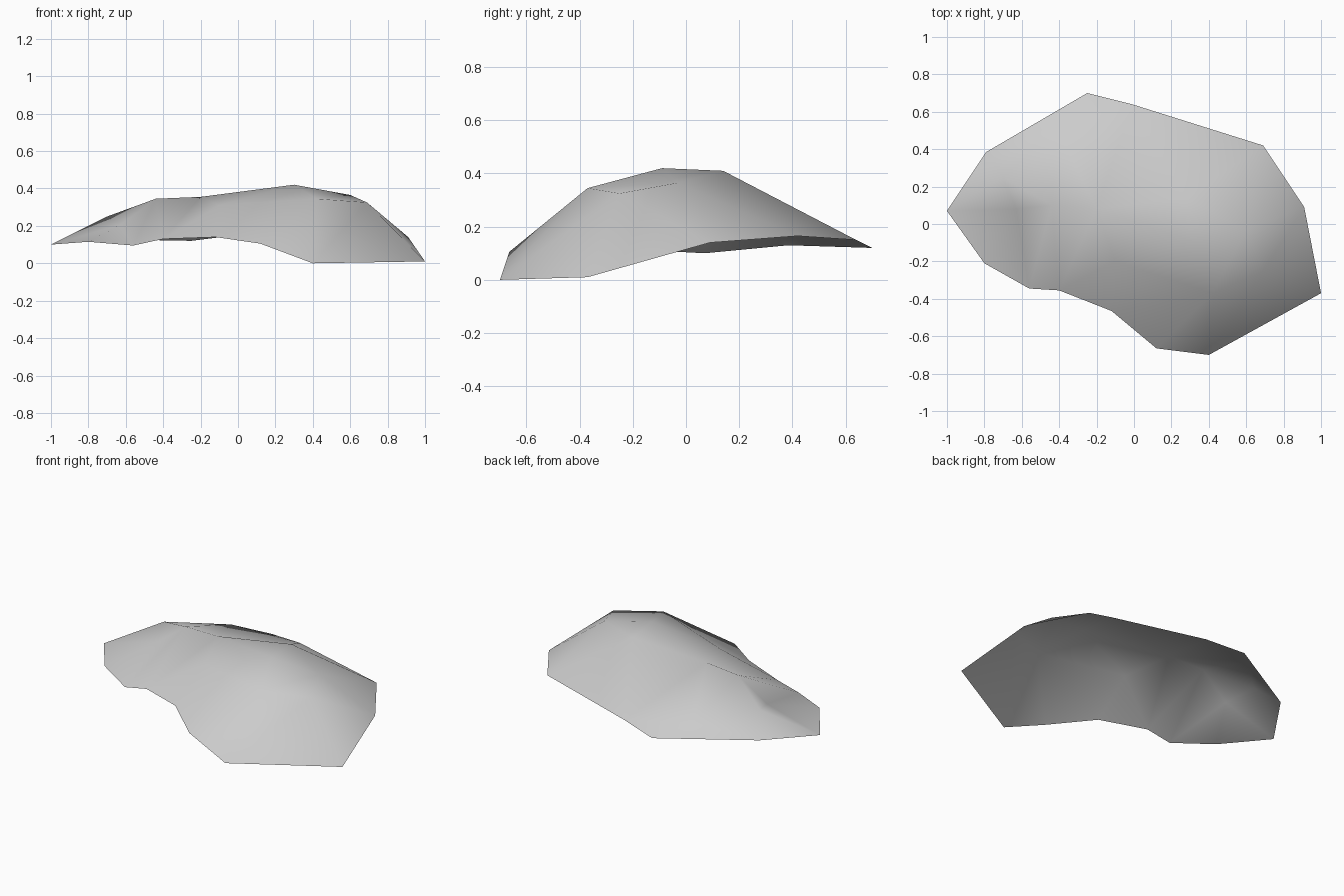
import bpy
import bmesh
from mathutils import Vector
from mathutils.geometry import delaunay_2d_cdt

cube = bpy.data.objects.get("Cube")
if cube:
    bpy.data.objects.remove(cube, do_unlink=True)


def make_material(name, colour):
    material = bpy.data.materials.new(name)
    material.use_nodes = True
    material.diffuse_color = colour
    material.node_tree.nodes["Principled BSDF"].inputs["Base Color"].default_value = colour
    return material


# Open rim of the shell, counter-clockwise from the front tip
rim = [
    (.4, -.7, 0), (1, -.37, .01), (.91, .09, .14), (.69, .42, .165),
    (-.01, .64, .15), (-.25, .7, .12), (-.79, .385, .13), (-1, .07, .1),
    (-.8, -.21, .115), (-.56, -.345, .095), (-.4, -.355, .13),
    (-.12, -.465, .14), (.12, -.665, .105),
]

# Raised points of the shell, by place
raised = {
    "front_shoulder": (.42, -.37, .345),
    "side_shoulder": (.69, -.25, .325),
    "side_crown": (.6, -.03, .365),
    "crown": (.3, -.09, .42),
    "back_crown": (.28, .14, .41),
    "ridge_middle": (-.2, .08, .355),
    "ridge_end": (-.44, .1, .345),
    "tail_bump": (-.7, .25, .25),
    "tail_dip": (-.63, .08, .205),
    "back_slope": (-.42, .53, .2),
    "front_slope": (-.1, -.2, .31),
}

# Creases that the triangles must follow
creases = [
    ("front_shoulder", "side_shoulder"), ("side_shoulder", "side_crown"),
    ("front_shoulder", "crown"), ("crown", "side_crown"),
    ("crown", "back_crown"), ("crown", "ridge_middle"),
    ("ridge_middle", "ridge_end"), ("ridge_end", "tail_bump"),
    ("ridge_end", "tail_dip"), ("tail_bump", "back_slope"),
]

names = list(raised)
points = [Vector(p) for p in rim + list(raised.values())]
count = len(rim)
edges = [(count + names.index(a), count + names.index(b)) for a, b in creases]
edges += [(0, count + names.index("front_shoulder")),
          (1, count + names.index("side_shoulder"))]

# Triangulate the plan inside the rim, then lift each point to its height
plan = delaunay_2d_cdt([p.xy for p in points], edges, [list(range(count))], 1, 1e-5)
bm = bmesh.new()
verts = []
for flat, source in zip(plan[0], plan[3]):
    height = points[source[0]].z if source else .2
    verts.append(bm.verts.new((flat.x, flat.y, height)))
for triangle in plan[2]:
    face = bm.faces.new([verts[i] for i in triangle])
    face.smooth = True
    face.normal_update()
    if face.normal.z < 0:
        face.normal_flip()

mesh = bpy.data.meshes.new("shell")
bm.to_mesh(mesh)
bm.free()
mesh.materials.append(make_material("light grey", (.6, .6, .6, 1)))
shell = bpy.data.objects.new("shell", mesh)
bpy.context.collection.objects.link(shell)
